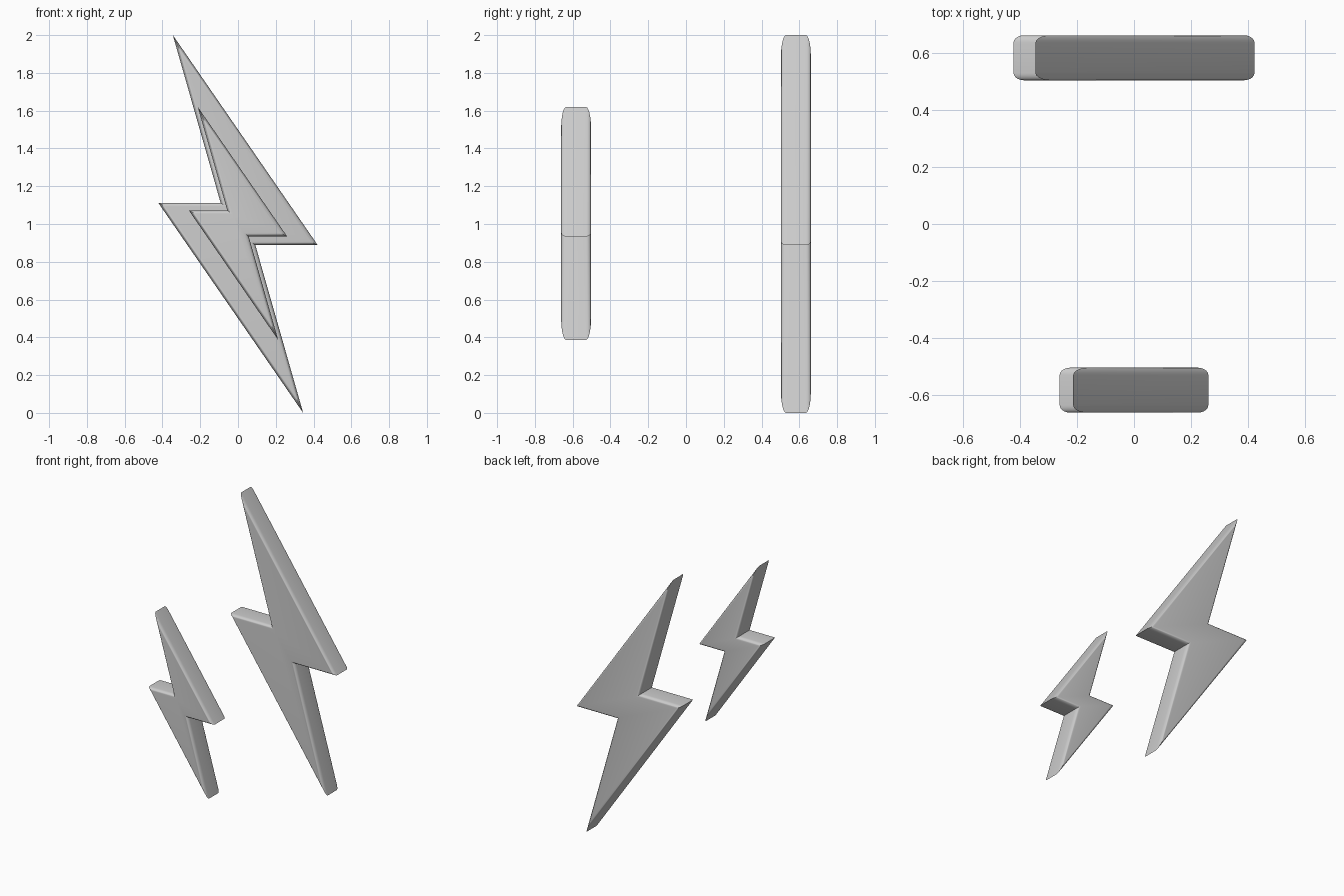
import bpy, bmesh, math
from mathutils import Vector

if "Cube" in bpy.data.objects:
    bpy.data.objects.remove(bpy.data.objects["Cube"])

grey = bpy.data.materials.new("plain_grey")
grey.diffuse_color = (0.6, 0.6, 0.6, 1)
grey.use_nodes = True
grey.node_tree.nodes["Principled BSDF"].inputs["Base Color"].default_value = grey.diffuse_color

# Half of the bolt outline about its centre; the other half is its point reflection
HALF = [(-0.345, 1.0), (0.422, -0.112), (0.092, -0.112)]
OUTLINE = [Vector(p) for p in HALF] + [-Vector(p) for p in HALF]
ROUND = 0.02      # inward rounding of the rim
DEPTH = 0.026     # rounding along the thickness
STEPS = 5


def inset(points, d):
    """Mitred inward offset of a clockwise outline."""
    result = []
    for i, p in enumerate(points):
        a = (p - points[i - 1]).normalized()
        b = (points[(i + 1) % len(points)] - p).normalized()
        na, nb = Vector((a.y, -a.x)), Vector((b.y, -b.x))
        result.append(p + (na + nb) * d / (1 + na.dot(nb)))
    return result


def bolt(name, scale, y, z, half_thick):
    pts = [p * scale for p in OUTLINE]
    # Rounded rim section: (y offset, inset) from front to back
    arc = [(half_thick - DEPTH * (1 - math.cos(t)), ROUND * (1 - math.sin(t)))
           for t in (math.pi / 2 * k / STEPS for k in range(STEPS + 1))]
    section = [(-h, d) for h, d in arc] + [(h, d) for h, d in reversed(arc)]
    bm = bmesh.new()
    rings = [[bm.verts.new((p.x, h, p.y)) for p in inset(pts, d)] for h, d in section]
    for r, s in zip(rings, rings[1:]):
        for i in range(len(r)):
            j = (i + 1) % len(r)
            bm.faces.new((r[i], r[j], s[j], s[i]))
    bm.faces.new(rings[0])
    bm.faces.new(rings[-1][::-1])
    bmesh.ops.recalc_face_normals(bm, faces=bm.faces)
    mesh = bpy.data.meshes.new(name)
    bm.to_mesh(mesh)
    bm.free()
    mesh.materials.append(grey)
    ob = bpy.data.objects.new(name, mesh)
    ob.location = (0, y, z)
    bpy.context.collection.objects.link(ob)
    bpy.ops.object.select_all(action='DESELECT')
    ob.select_set(True)
    bpy.context.view_layer.objects.active = ob
    bpy.ops.object.shade_smooth_by_angle(angle=math.radians(35))


# Large bolt at the back, small bolt at the front
bolt("large_bolt", 1.0, 0.582, 1.0, 0.079)
bolt("small_bolt", 0.617, -0.582, 1.003, 0.079)
